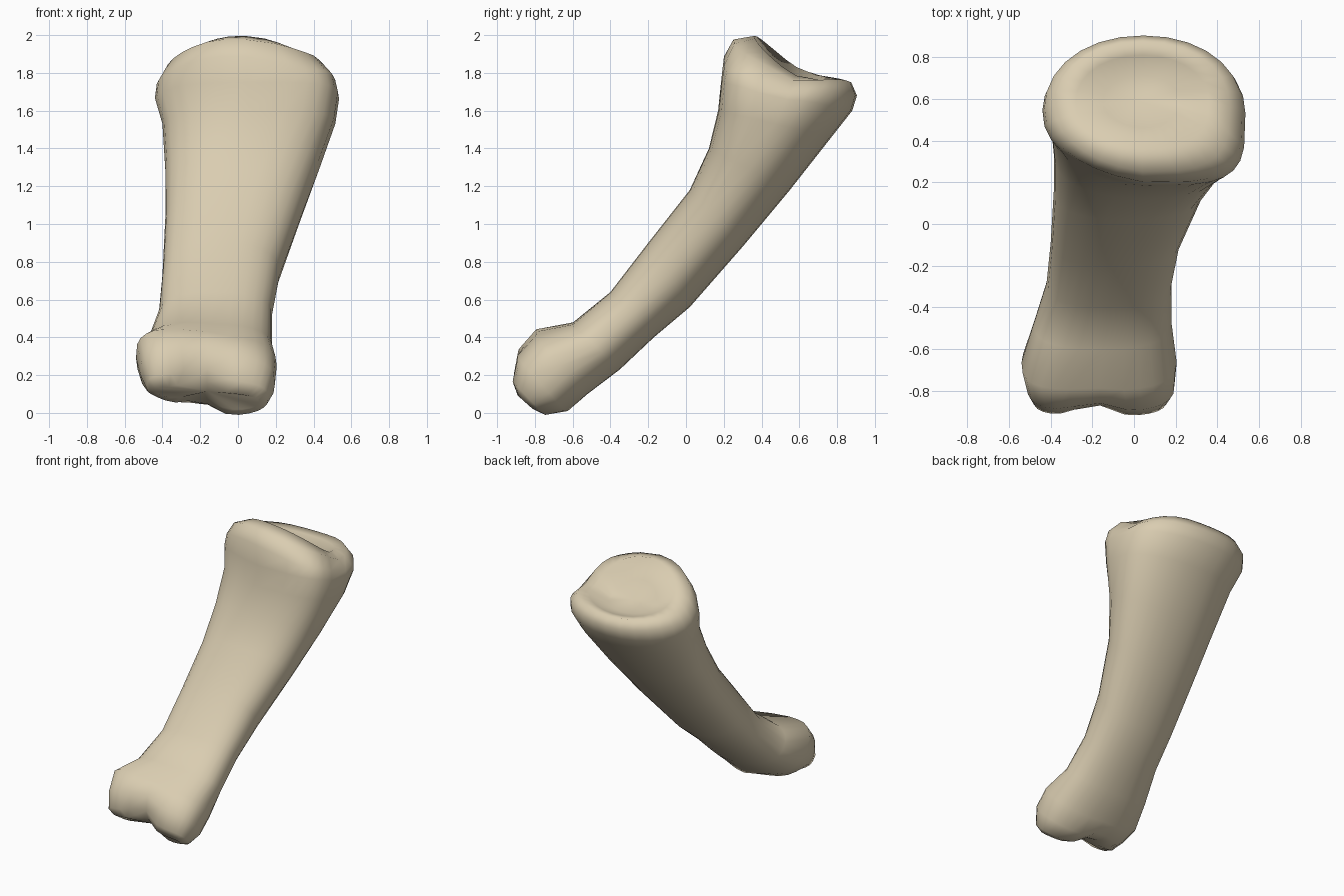
import bpy, bmesh, math

cube = bpy.data.objects.get("Cube")
if cube:
    bpy.data.objects.remove(cube, do_unlink=True)

SIDES = 28

# Sections from lower knuckle to upper socket:
# front (y, z), back (y, z), x range, corner squareness at -x and +x
SECTIONS = [
    ((-.9, .1), (-.8, .01), (-.44, .11), 3, 3),
    ((-.925, .17), (-.74, -.02), (-.485, .16), 3.2, 3),
    ((-.9, .3), (-.63, .0), (-.515, .195), 3.2, 3),
    ((-.8, .41), (-.53, .09), (-.54, .205), 3.2, 2.6),
    ((-.6, .47), (-.35, .23), (-.48, .18), 2.8, 2.5),
    ((-.4, .64), (-.17, .4), (-.42, .18), 2.5, 2.5),
    ((-.2, .9), (.02, .56), (-.4, .22), 2.5, 2.5),
    ((.02, 1.18), (.3, .88), (-.385, .33), 2.5, 2.5),
    ((.12, 1.4), (.55, 1.18), (-.385, .43), 2.4, 2.8),
    ((.17, 1.6), (.77, 1.46), (-.4, .515), 2.4, 3.4),
    ((.185, 1.75), (.88, 1.6), (-.44, .535), 2.4, 4),
    ((.2, 1.89), (.905, 1.68), (-.43, .52), 2.4, 4),
    ((.25, 1.98), (.875, 1.75), (-.38, .46), 2.3, 3.2),
    ((.36, 2.01), (.81, 1.745), (-.28, .36), 2.3, 2.6),
    ((.46, 1.9), (.71, 1.73), (-.15, .22), 2, 2),
]


def clamp(value):
    return max(0, min(1, value))


def curve(value, squareness):
    """Superellipse coordinate."""
    return math.copysign(abs(value) ** (2 / squareness), value)


def section_points(front, back, span, left_sq, right_sq):
    """Closed outline, rounded behind and squarer in front."""
    centre = (span[0] + span[1]) / 2
    half = (span[1] - span[0]) / 2
    back_sq = 2.5 if front[1] < .45 else 2.1
    for i in range(SIDES):
        angle = math.tau * i / SIDES
        s, c = math.sin(angle), math.cos(angle)
        sq = back_sq if c < 0 else (right_sq if s > 0 else left_sq)
        x = centre + half * curve(s, sq)
        t = (1 - curve(c, sq)) / 2
        y = front[0] + (back[0] - front[0]) * t
        z = front[1] + (back[1] - front[1]) * t
        yield x, y, z


def groove(x, y, z):
    """Saddle between the two knuckles, with the -x one set higher."""
    fade = clamp((.45 - z) / .2) * clamp((-.5 - y) / .2)
    dip = .06 * math.exp(-((x + .2) / .11) ** 2) * fade
    side = clamp((-.1 - x) / .35) * clamp((-.5 - y) / .2)
    lift = side * (.05 + .03 * clamp(1 - z / .1))
    return x, y + dip, z + dip + lift


def socket(x, y, z):
    """Front lip sweeps back towards -x, and the side rims sag."""
    if z > 1.3:
        near = clamp((.6 - y) / .4) * clamp((z - 1.3) / .4)
        y += .08 * near * max(0, (.05 - x) / .45)
        if z > 1.8:
            z -= .07 * near * min(1, abs(x + .05) / .4) ** 2
        sag = .05 + .05 * clamp(x / .4)
        z -= sag * clamp(1 - abs(y - .57) / .27) * clamp((z - 1.65) / .15)
    return x, y, z


def build_bone():
    bm = bmesh.new()
    rings = [[bm.verts.new(socket(*groove(*p))) for p in section_points(*section)]
             for section in SECTIONS]
    for low, high in zip(rings, rings[1:]):
        for i in range(SIDES):
            j = (i + 1) % SIDES
            bm.faces.new((low[i], low[j], high[j], high[i]))
    # Close both ends with shallow fans
    for ring, tip in ((rings[0], groove(-.16, -.86, .05)), (rings[-1], (.03, .59, 1.77))):
        hub = bm.verts.new(tip)
        for i in range(SIDES):
            bm.faces.new((ring[i], ring[(i + 1) % SIDES], hub))
    bmesh.ops.recalc_face_normals(bm, faces=bm.faces)
    for face in bm.faces:
        face.smooth = True
    mesh = bpy.data.meshes.new("finger_bone")
    bm.to_mesh(mesh)
    bm.free()
    return mesh


# Bone material
ivory = bpy.data.materials.new("ivory")
ivory.use_nodes = True
colour = (.70, .61, .44, 1)
ivory.diffuse_color = colour
shader = ivory.node_tree.nodes["Principled BSDF"]
shader.inputs["Base Color"].default_value = colour
shader.inputs["Roughness"].default_value = .8

bone = bpy.data.objects.new("finger_bone", build_bone())
bone.data.materials.append(ivory)
bpy.context.collection.objects.link(bone)
